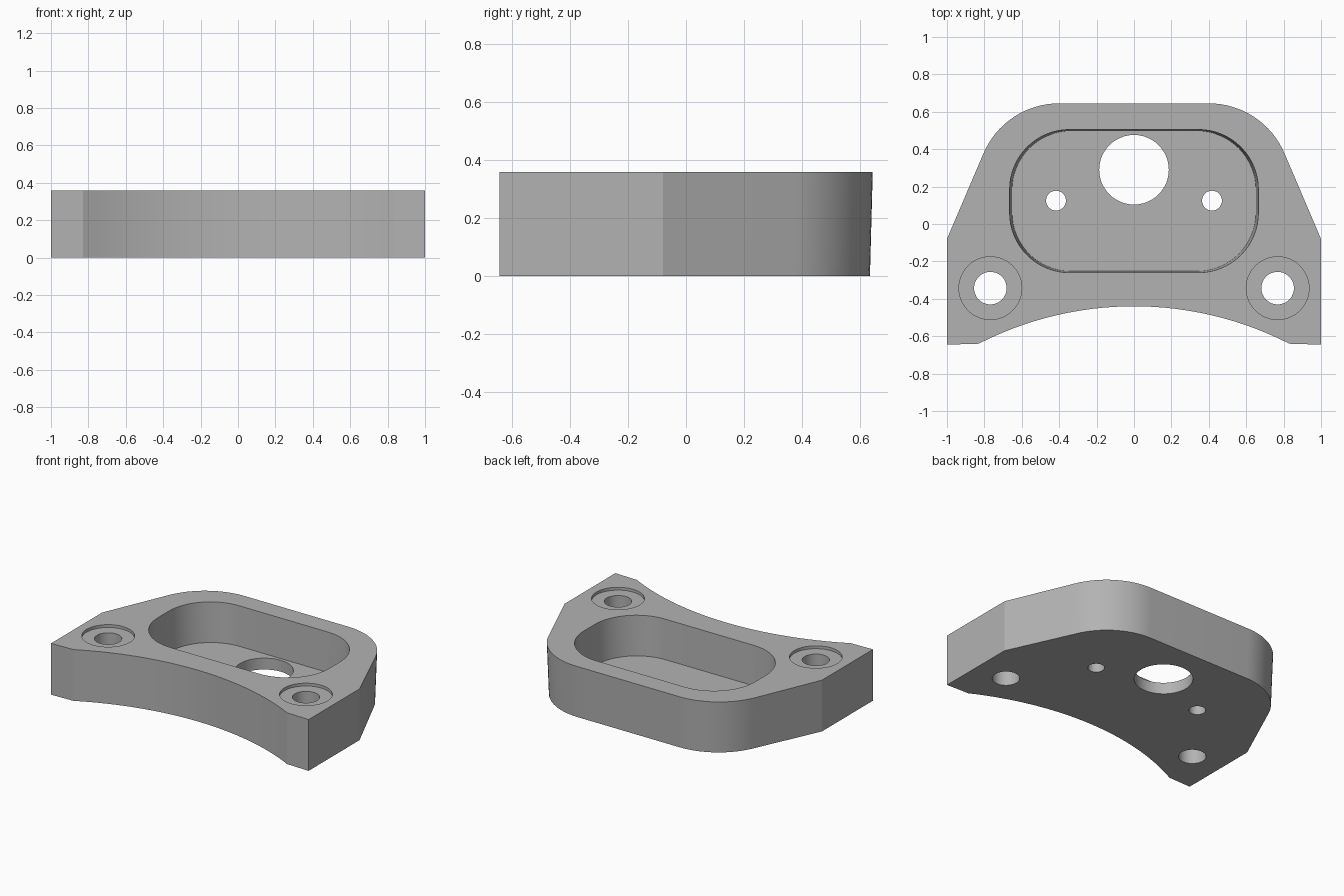
import bpy, bmesh
from math import sin, cos, radians, asin, pi

cube = bpy.data.objects.get("Cube")
if cube:
    bpy.data.objects.remove(cube, do_unlink=True)

HEIGHT = 0.36
FLOOR = 0.08

grey = bpy.data.materials.new("plain grey")
grey.use_nodes = True
colour = (0.45, 0.45, 0.45, 1)
grey.diffuse_color = colour
grey.node_tree.nodes["Principled BSDF"].inputs["Base Color"].default_value = colour


def arc(cx, cy, r, a0, a1, n):
    """Points along an arc, angles in radians."""
    return [(cx + r * cos(a0 + (a1 - a0) * i / n),
             cy + r * sin(a0 + (a1 - a0) * i / n)) for i in range(n + 1)]


def loft(name, low, high, z0, z1):
    """Solid between two matching outlines."""
    bm = bmesh.new()
    a = [bm.verts.new((x, y, z0)) for x, y in low]
    b = [bm.verts.new((x, y, z1)) for x, y in high]
    bm.faces.new(a[::-1])
    bm.faces.new(b)
    for i in range(len(a)):
        j = (i + 1) % len(a)
        bm.faces.new((a[i], a[j], b[j], b[i]))
    bmesh.ops.recalc_face_normals(bm, faces=bm.faces)
    mesh = bpy.data.meshes.new(name)
    bm.to_mesh(mesh)
    bm.free()
    mesh.materials.append(grey)
    ob = bpy.data.objects.new(name, mesh)
    bpy.context.collection.objects.link(ob)
    return ob


def cylinder(name, x, y, r, z0, z1):
    ring = arc(x, y, r, 0, 2 * pi, 48)[:-1]
    return loft(name, ring, ring, z0, z1)


# Plate outline: hollow front, slanted sides, rounded back corners
R = 1.822
half = asin(0.83 / R)
front = arc(0, -0.44 - R, R, pi / 2 + half, pi / 2 - half, 32)
shoulder = arc(0.4, 0.205, 0.44, radians(23), pi / 2, 16)
back = shoulder + [(-x, y) for x, y in reversed(shoulder)]


def outline(back_points):
    return ([(-1, -0.645)] + front + [(1, -0.645), (1, -0.08)]
            + back_points + [(-1, -0.08)])


# The back tapers slightly towards the bottom
tapered = [(x * 0.985, y * 0.985) for x, y in back]
plate = loft("mounting_plate", outline(tapered), outline(back), 0, HEIGHT)

# Rounded pocket with slightly sloping walls
PX, PY, PR, MID = 0.665, 0.3825, 0.32, 0.1225
pocket = []
for k, (sx, sy) in enumerate([(1, 1), (-1, 1), (-1, -1), (1, -1)]):
    pocket += arc(sx * (PX - PR), MID + sy * (PY - PR), PR,
                  k * pi / 2, (k + 1) * pi / 2, 16)


def scaled(s):
    return [(x * s, MID + (y - MID) * s) for x, y in pocket]


cutters = [loft("pocket_cutter", scaled(0.98), scaled(1.005),
                FLOOR, HEIGHT + 0.07)]

# Large opening, small holes, and bolt holes with shallow recesses
cutters.append(cylinder("opening_cutter", 0, 0.29, 0.186, -0.1, 0.2))
for s in (-1, 1):
    cutters.append(cylinder("small_hole_cutter", s * 0.417, 0.125, 0.053, -0.1, 0.2))
    cutters.append(cylinder("recess_cutter", s * 0.768, -0.343, 0.168, HEIGHT - 0.02, 0.5))
    cutters.append(cylinder("bolt_hole_cutter", s * 0.768, -0.343, 0.087, -0.1, 0.5))

bpy.ops.object.select_all(action='DESELECT')
bpy.context.view_layer.objects.active = plate
plate.select_set(True)
for c in cutters:
    mod = plate.modifiers.new(c.name, 'BOOLEAN')
    mod.operation = 'DIFFERENCE'
    mod.solver = 'EXACT'
    mod.object = c
    bpy.ops.object.modifier_apply(modifier=mod.name)
    bpy.data.objects.remove(c, do_unlink=True)

bpy.ops.object.shade_smooth_by_angle(angle=radians(20))
